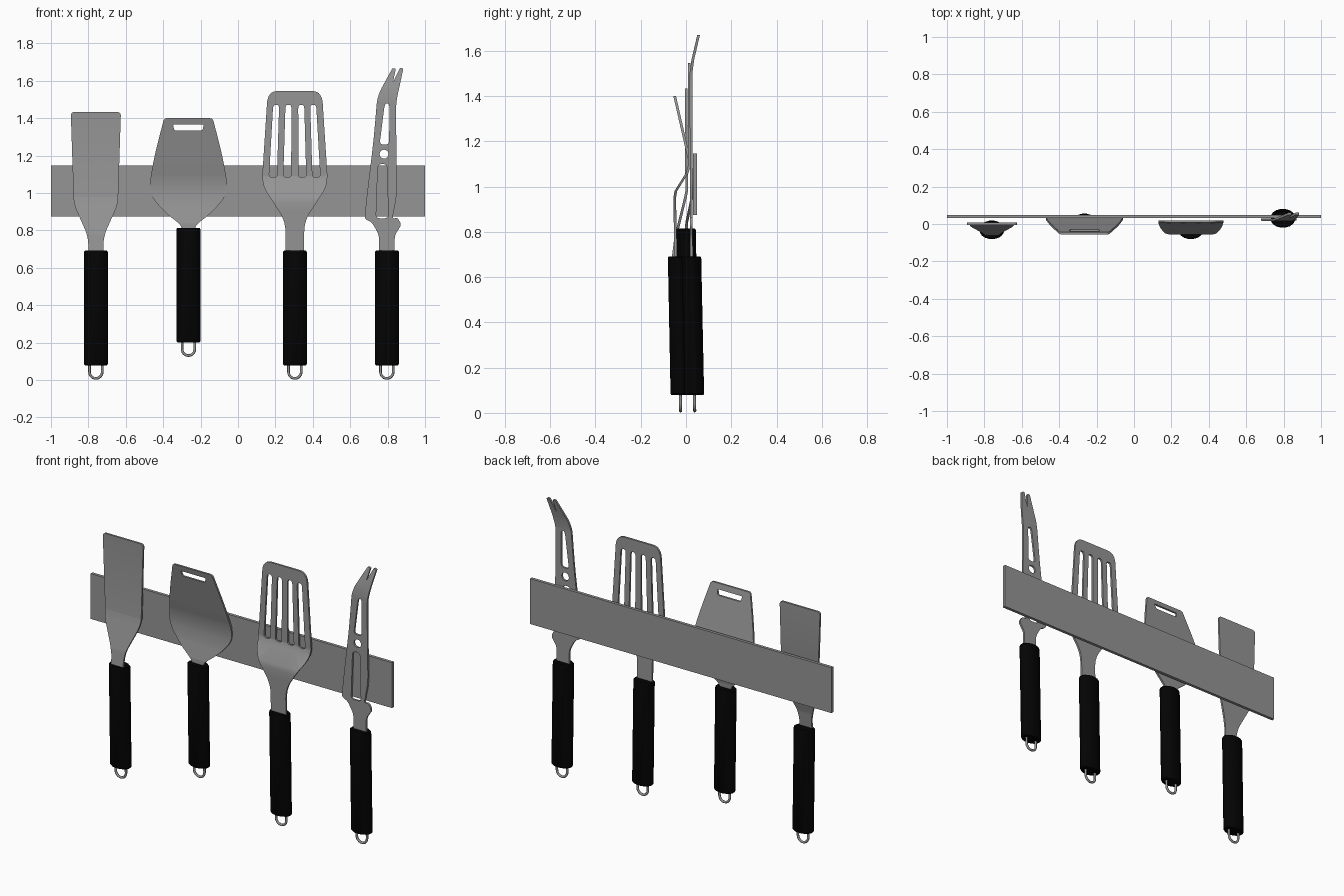
import bpy, bmesh, math
from mathutils import Vector

if "Cube" in bpy.data.objects:
    bpy.data.objects.remove(bpy.data.objects["Cube"])

black = bpy.data.materials.new("black_grip")
black.diffuse_color = (0.001, 0.001, 0.001, 1)
black.use_nodes = True
black.node_tree.nodes["Principled BSDF"].inputs["Base Color"].default_value = black.diffuse_color
steel = bpy.data.materials.new("dark_steel")
steel.diffuse_color = (0.3, 0.3, 0.3, 1)
steel.use_nodes = True
steel.node_tree.nodes["Principled BSDF"].inputs["Base Color"].default_value = steel.diffuse_color


def finish(name, bm, mat=steel, angle=30):
    bmesh.ops.recalc_face_normals(bm, faces=bm.faces[:])
    me = bpy.data.meshes.new(name)
    bm.to_mesh(me)
    bm.free()
    ob = bpy.data.objects.new(name, me)
    bpy.context.collection.objects.link(ob)
    me.materials.append(mat)
    bpy.ops.object.select_all(action='DESELECT')
    ob.select_set(True)
    bpy.context.view_layer.objects.active = ob
    bpy.ops.object.shade_smooth_by_angle(angle=math.radians(angle))
    return ob


def rounded(pts, n=5):
    """Closed outline from (x, z, radius) corners."""
    out = []
    for i, (x, z, r) in enumerate(pts):
        p = Vector((x, z))
        if r == 0:
            out.append(p)
            continue
        a = Vector(pts[i - 1][:2]) - p
        b = Vector(pts[(i + 1) % len(pts)][:2]) - p
        a = p + a.normalized() * min(r, a.length * 0.48)
        b = p + b.normalized() * min(r, b.length * 0.48)
        for k in range(n + 1):
            t = k / n
            out.append(a * (1 - t) ** 2 + p * 2 * t * (1 - t) + b * t * t)
    return out


def mirrored(half, cx):
    return rounded([(cx + x, z, r) for x, z, r in half] +
                   [(cx - x, z, r) for x, z, r in reversed(half)])


def circle(cx, cz, r, n=16):
    return [Vector((cx + r * math.cos(2 * math.pi * k / n),
                    cz + r * math.sin(2 * math.pi * k / n))) for k in range(n)]


def blade(name, outline, holes, bend, thick=0.012):
    """Sheet with holes, bent in y along z by the (z, y) list."""
    bm = bmesh.new()
    for loop in [outline] + holes:
        vs = [bm.verts.new((p.x, -thick / 2, p.y)) for p in loop]
        for i, v in enumerate(vs):
            bm.edges.new((vs[i - 1], v))
    bmesh.ops.triangle_fill(bm, edges=bm.edges[:], use_beauty=True, normal=(0, -1, 0))
    ext = bmesh.ops.extrude_face_region(bm, geom=bm.faces[:], use_keep_orig=True)
    bmesh.ops.translate(bm, vec=(0, thick, 0),
                        verts=[g for g in ext['geom'] if isinstance(g, bmesh.types.BMVert)])
    for z, _ in bend[1:-1]:
        bmesh.ops.bisect_plane(bm, geom=bm.verts[:] + bm.edges[:] + bm.faces[:],
                               plane_co=(0, 0, z), plane_no=(0, 0, 1), dist=1e-5)
    for v in bm.verts:
        for (z0, y0), (z1, y1) in zip(bend, bend[1:]):
            if v.co.z <= z1 or z1 == bend[-1][0]:
                v.co.y += y0 + (y1 - y0) * (v.co.z - z0) / (z1 - z0)
                break
    return finish(name, bm)


def handle(name, cx, z0, y_top, y_bot, n=16):
    """Oval grip with softened ends, plus a wire hanging loop."""
    bm = bmesh.new()
    rings = []
    for t, s in ((0, 0.92), (0.01, 1), (0.99, 1), (1, 0.92)):
        ring = []
        for k in range(n):
            a = 2 * math.pi * (k + 0.5) / n
            ring.append(bm.verts.new((cx + 0.065 * s * math.cos(a),
                                      y_bot + (y_top - y_bot) * t + 0.044 * s * math.sin(a),
                                      z0 + 0.613 * t)))
        rings.append(ring)
    for a, b in zip(rings, rings[1:]):
        for k in range(n):
            bm.faces.new((a[k - 1], a[k], b[k], b[k - 1]))
    bm.faces.new(rings[0])
    bm.faces.new(rings[-1])
    finish(name + "_handle", bm, black)

    cu = bpy.data.curves.new(name + "_hanging_loop", 'CURVE')
    cu.dimensions = '3D'
    cu.bevel_depth = 0.007
    cu.bevel_resolution = 2
    cu.materials.append(steel)
    pts = [(-0.034, 0.02)]
    pts += [(-0.034 * math.cos(math.pi * k / 12), -0.036 - 0.034 * math.sin(math.pi * k / 12))
            for k in range(13)]
    pts += [(0.034, 0.02)]
    sp = cu.splines.new('POLY')
    sp.points.add(len(pts) - 1)
    for p, (x, z) in zip(sp.points, pts):
        p.co = (cx + x, y_bot - z * 0.02, z0 + z, 1)
    ob = bpy.data.objects.new(name + "_hanging_loop", cu)
    bpy.context.collection.objects.link(ob)


# wall rail
bm = bmesh.new()
bmesh.ops.create_cube(bm, size=1)
for v in bm.verts:
    v.co = (v.co.x * 2, 0.04 + v.co.y * 0.018, 1.01 + v.co.z * 0.272)
finish("wall_rail", bm)

# handles
handle("turner", -0.76, 0.079, -0.037, -0.025)
handle("scraper", -0.265, 0.201, 0.0, 0.012)
handle("slotted_spatula", 0.304, 0.079, -0.037, -0.025)
handle("fork", 0.796, 0.079, 0.024, 0.037)

# narrow turner
blade("turner_blade",
      mirrored([(0.04, 0.66, 0), (0.04, 0.765, 0.05), (0.118, 0.94, 0.04), (0.134, 1.433, 0.02)], -0.76),
      [], [(0.66, -0.06), (0.78, -0.045), (0.95, -0.003), (0.98, 0.003), (1.44, 0.001)])

# wide scraper with a hanging slot
blade("scraper_blade",
      mirrored([(0.035, 0.78, 0), (0.035, 0.825, 0.03), (0.13, 0.9, 0.05), (0.202, 0.985, 0.05),
                (0.208, 1.05, 0.05), (0.182, 1.2, 0.1), (0.13, 1.4, 0.015)], -0.265),
      [mirrored([(0.075, 1.335, 0.008), (0.083, 1.367, 0.008)], -0.265)],
      [(0.78, 0.0), (0.84, 0.003), (0.93, 0.022), (0.99, 0.03), (1.04, 0.03), (1.09, 0.022),
       (1.15, 0.007), (1.4, -0.05)])

# slotted spatula
slots = []
for xb, xt in ((0.187, 0.204), (0.263, 0.270), (0.344, 0.338), (0.419, 0.402)):
    slots.append(rounded([(xb - 0.021, 1.085, 0.015), (xb + 0.021, 1.085, 0.015),
                          (xt + 0.016, 1.472, 0.02), (xt - 0.016, 1.472, 0.02)]))
blade("slotted_spatula_blade",
      mirrored([(0.05, 0.66, 0), (0.05, 0.85, 0.06), (0.165, 1.025, 0.04), (0.175, 1.08, 0.03),
                (0.147, 1.51, 0.03), (0.12, 1.545, 0.03)], 0.304),
      slots, [(0.66, -0.045), (0.95, -0.05), (0.98, -0.045), (1.06, 0.005), (1.09, 0.014), (1.55, 0.014)])

# two-pronged fork with cut-outs
fork = rounded([(0.755, 0.66, 0), (0.838, 0.66, 0), (0.838, 0.775, 0.02), (0.874, 0.83, 0.015),
                (0.853, 0.868, 0.012), (0.825, 0.862, 0.015), (0.85, 0.99, 0.05), (0.844, 1.48, 0.05),
                (0.884, 1.665, 0.006), (0.866, 1.67, 0.006), (0.828, 1.59, 0.012),
                (0.844, 1.665, 0.006), (0.826, 1.668, 0.006), (0.745, 1.52, 0.05),
                (0.725, 1.28, 0.1), (0.69, 1.0, 0.1), (0.676, 0.86, 0.02),
                (0.715, 0.845, 0.02), (0.755, 0.775, 0.03)])
upper = rounded([(0.757, 1.26, 0.02), (0.808, 1.26, 0.02), (0.81, 1.48, 0.03), (0.785, 1.48, 0.03)])
lower = rounded([(0.738, 0.865, 0.02), (0.803, 0.865, 0.02), (0.797, 1.155, 0.025), (0.748, 1.155, 0.025)])
blade("fork_blade", fork, [upper, circle(0.781, 1.208, 0.024), lower],
      [(0.66, 0.024), (1.5, 0.022), (1.56, 0.03), (1.68, 0.058)])
